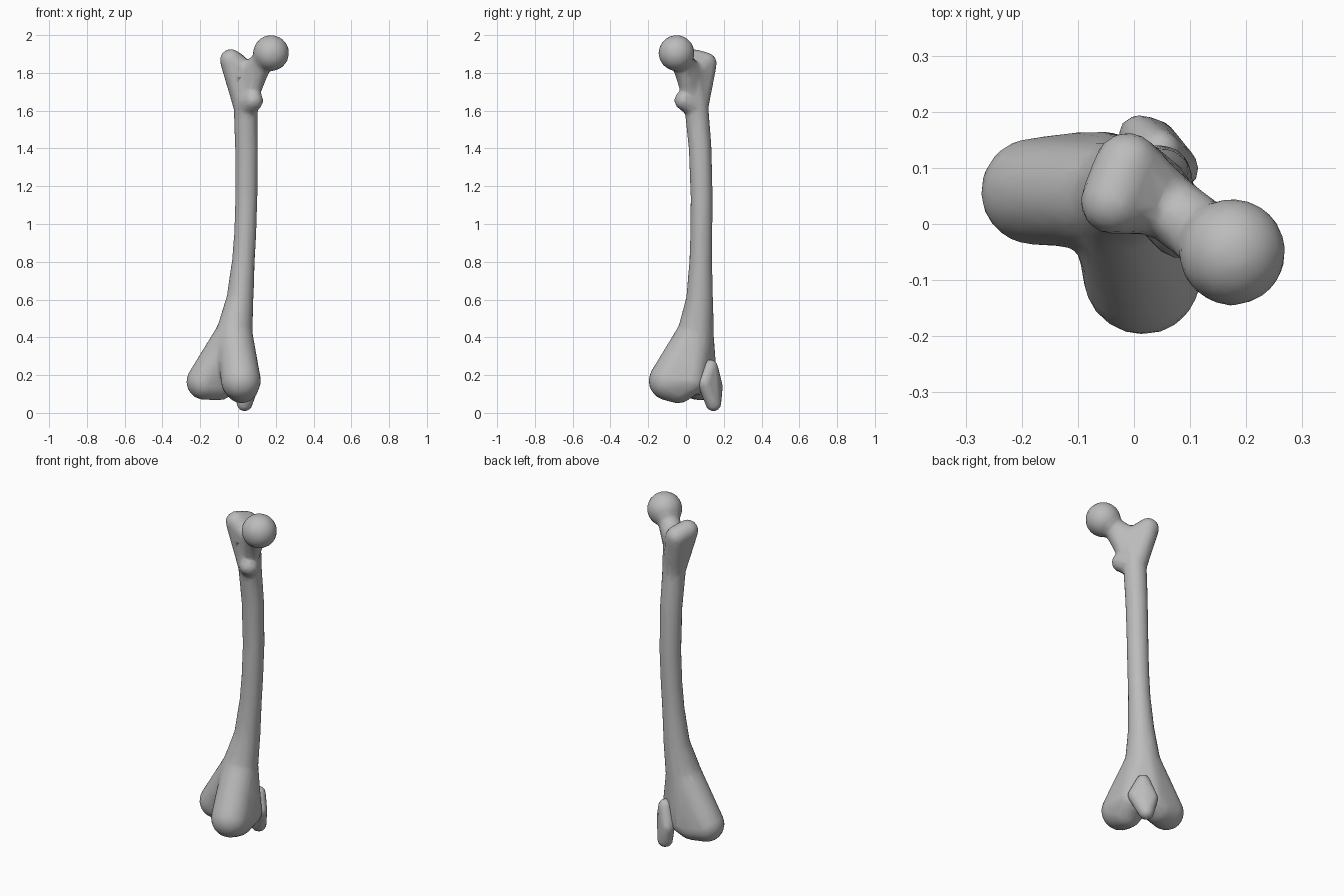
import bpy, bmesh
from mathutils import Matrix

cube = bpy.data.objects.get("Cube")
if cube:
    bpy.data.objects.remove(cube, do_unlink=True)

# Single grey bone colour
bone_grey = bpy.data.materials.new("bone_grey")
bone_grey.use_nodes = True
GREY = (0.5, 0.5, 0.5, 1)
bone_grey.diffuse_color = GREY
bone_grey.node_tree.nodes["Principled BSDF"].inputs["Base Color"].default_value = GREY


def add_hull(bm, balls):
    """Append the rounded convex shape that wraps a few (x, y, z, radius) balls."""
    part = bmesh.new()
    for x, y, z, r in balls:
        bmesh.ops.create_icosphere(part, subdivisions=3, radius=r,
                                   matrix=Matrix.Translation((x, y, z)))
    res = bmesh.ops.convex_hull(part, input=part.verts[:])
    inner = [v for v in res["geom_interior"] if isinstance(v, bmesh.types.BMVert)]
    bmesh.ops.delete(part, geom=inner, context='VERTS')
    bmesh.ops.recalc_face_normals(part, faces=part.faces[:])
    mesh = bpy.data.meshes.new("hull_temp")
    part.to_mesh(mesh)
    part.free()
    bm.from_mesh(mesh)
    bpy.data.meshes.remove(mesh)


def build(name, hulls, voxel, smoothing, ratio):
    """Fuse hulls into one smooth, lightly faceted skin."""
    bm = bmesh.new()
    for balls in hulls:
        add_hull(bm, balls)
    mesh = bpy.data.meshes.new(name)
    bm.to_mesh(mesh)
    bm.free()
    mesh.materials.append(bone_grey)
    mesh.shade_smooth()
    obj = bpy.data.objects.new(name, mesh)
    bpy.context.collection.objects.link(obj)
    fuse = obj.modifiers.new("fuse", 'REMESH')
    fuse.mode = 'VOXEL'
    fuse.voxel_size = voxel
    fuse.use_smooth_shade = True
    soften = obj.modifiers.new("soften", 'SMOOTH')
    soften.factor = 0.5
    soften.iterations = smoothing
    reduce = obj.modifiers.new("reduce", 'DECIMATE')
    reduce.ratio = ratio
    return obj


# Shaft, gently bowed, top to bottom
shaft = [
    (0.04, 0.055, 1.62, 0.064),
    (0.045, 0.075, 1.40, 0.061),
    (0.045, 0.083, 1.15, 0.059),
    (0.038, 0.081, 0.95, 0.059),
    (0.028, 0.078, 0.80, 0.061),
    (0.01, 0.072, 0.60, 0.072),
    (-0.02, 0.05, 0.42, 0.097),
]
hulls = [list(pair) for pair in zip(shaft, shaft[1:])]
shaft_top, shaft_end = shaft[0], shaft[-1]

# Upper end: ball head, neck, greater and lesser trochanters
head = (0.175, -0.05, 1.905, 0.096)
neck_outer = (0.12, -0.015, 1.85, 0.06)
neck_root = (0.05, 0.04, 1.79, 0.06)
lesser = (0.08, -0.008, 1.655, 0.054)
greater = [(-0.038, 0.04, 1.868, 0.059), (-0.012, 0.105, 1.85, 0.059)]
hulls += [
    [head],
    [(0.155, -0.038, 1.885, 0.07), neck_outer],
    [neck_outer, neck_root, (0.07, 0.02, 1.69, 0.045)],
    [neck_root, shaft_top],
    [lesser, shaft_top],
    greater + [shaft_top],
    greater + [neck_root],
]

# Lower end: two condyles joined by a shallow groove at the kneecap side
lateral_front = (-0.05, 0.1, 0.16, 0.065)
medial_front = (0.05, 0.03, 0.17, 0.072)
hulls += [
    [shaft_end, (-0.178, 0.058, 0.165, 0.096), (-0.1, 0.08, 0.15, 0.084), lateral_front],
    [shaft_end, (0.015, -0.092, 0.17, 0.106), (0.02, -0.04, 0.14, 0.09), medial_front],
    [shaft_end, lateral_front, medial_front],
]
build("thigh_bone", hulls, 0.012, 5, 0.12)

# Kneecap: flat rounded plate, widest below its middle
kneecap = [
    (0.045, 0.13, 0.245, 0.038),
    (0.01, 0.157, 0.14, 0.038),
    (0.078, 0.098, 0.16, 0.038),
    (0.035, 0.145, 0.05, 0.042),
]
build("kneecap", [kneecap], 0.01, 3, 0.15)
